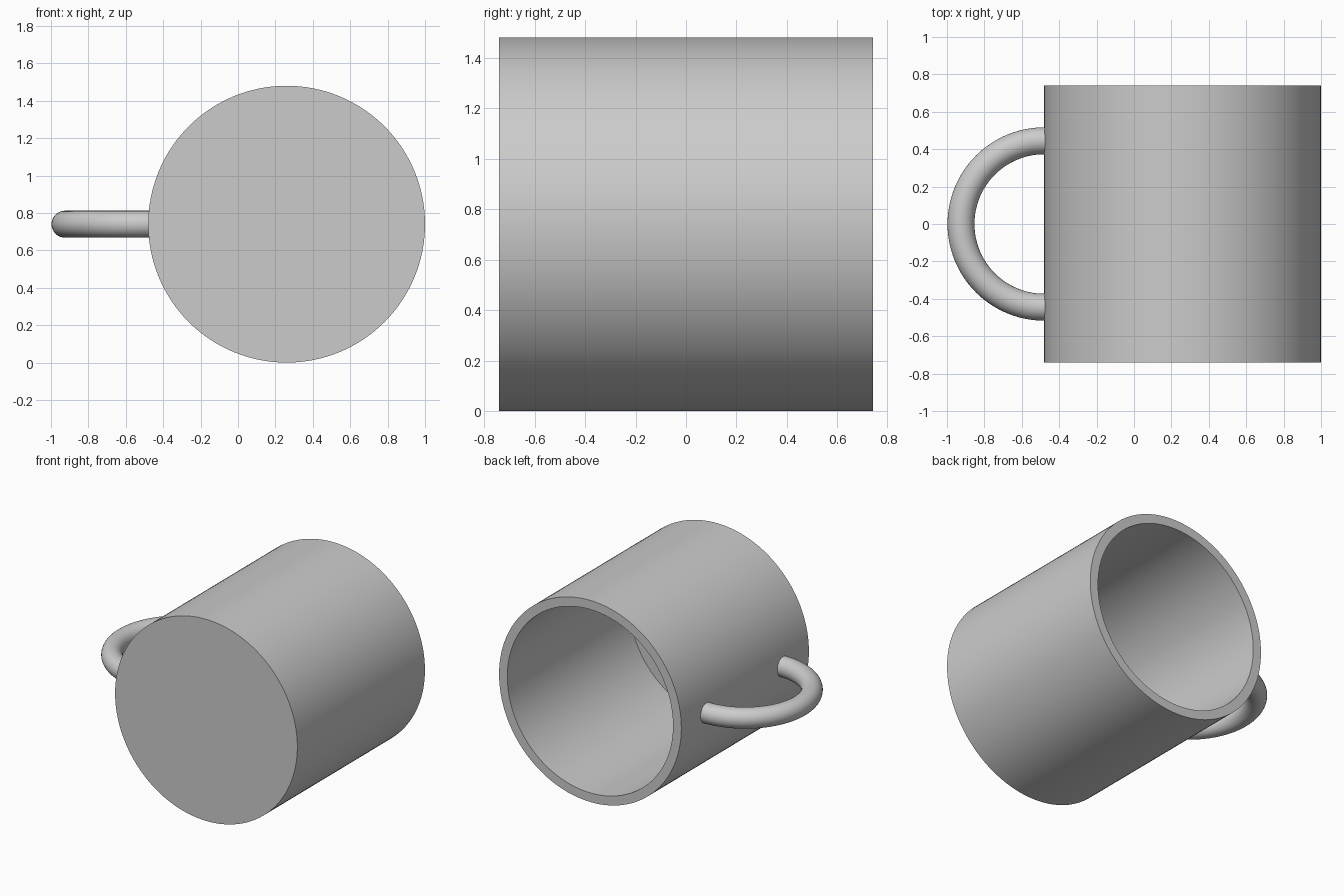
import bpy, bmesh, math
from mathutils import Matrix, Vector

default = bpy.data.objects.get("Cube")
if default:
    bpy.data.objects.remove(default, do_unlink=True)

RADIUS, WALL = 0.74, 0.067
CENTRE = Vector((0.26, 0, RADIUS))

grey = bpy.data.materials.new("plain grey")
grey.use_nodes = True
colour = (0.6, 0.6, 0.6, 1)
grey.diffuse_color = colour
grey.node_tree.nodes["Principled BSDF"].inputs["Base Color"].default_value = colour


def finish(name, bm):
    """Turn a bmesh into a smooth shaded object with sharp rims."""
    bmesh.ops.remove_doubles(bm, verts=bm.verts, dist=0.0001)
    bmesh.ops.recalc_face_normals(bm, faces=bm.faces)
    mesh = bpy.data.meshes.new(name)
    bm.to_mesh(mesh)
    bm.free()
    mesh.materials.append(grey)
    obj = bpy.data.objects.new(name, mesh)
    bpy.context.collection.objects.link(obj)
    bpy.ops.object.select_all(action='DESELECT')
    obj.select_set(True)
    bpy.context.view_layer.objects.active = obj
    bpy.ops.object.shade_smooth_by_angle(angle=math.radians(40))


# Cup body: wall and floor profile (radius, y) turned about the y axis
inner = RADIUS - WALL
profile = [(0, -RADIUS), (RADIUS, -RADIUS), (RADIUS, RADIUS),
           (inner, RADIUS), (inner, WALL - RADIUS), (0, WALL - RADIUS)]
bm = bmesh.new()
verts = [bm.verts.new(CENTRE + Vector((r, y, 0))) for r, y in profile]
edges = [bm.edges.new(pair) for pair in zip(verts, verts[1:])]
bmesh.ops.spin(bm, geom=verts + edges, cent=CENTRE, axis=(0, 1, 0),
               angle=math.tau, steps=128)
finish("cup_body", bm)

# Handle: a round section swept through a half circle, ends sunk in the wall
TUBE, BEND = 0.072, 0.445
pivot = Vector((CENTRE.x - RADIUS, 0, RADIUS))
bm = bmesh.new()
section = bmesh.ops.create_circle(
    bm, cap_ends=True, segments=32, radius=TUBE,
    matrix=Matrix.Translation(pivot + Vector((0, BEND, 0)))
    @ Matrix.Rotation(math.pi / 2, 4, 'Y'))
start = list(bm.faces)
swept = bmesh.ops.spin(bm, geom=start, cent=pivot, axis=(0, 0, 1),
                       angle=math.pi, steps=48)
for v in bm.verts:
    if abs(v.co.x - pivot.x) < 0.0001:
        v.co.x += 0.02
finish("handle", bm)
